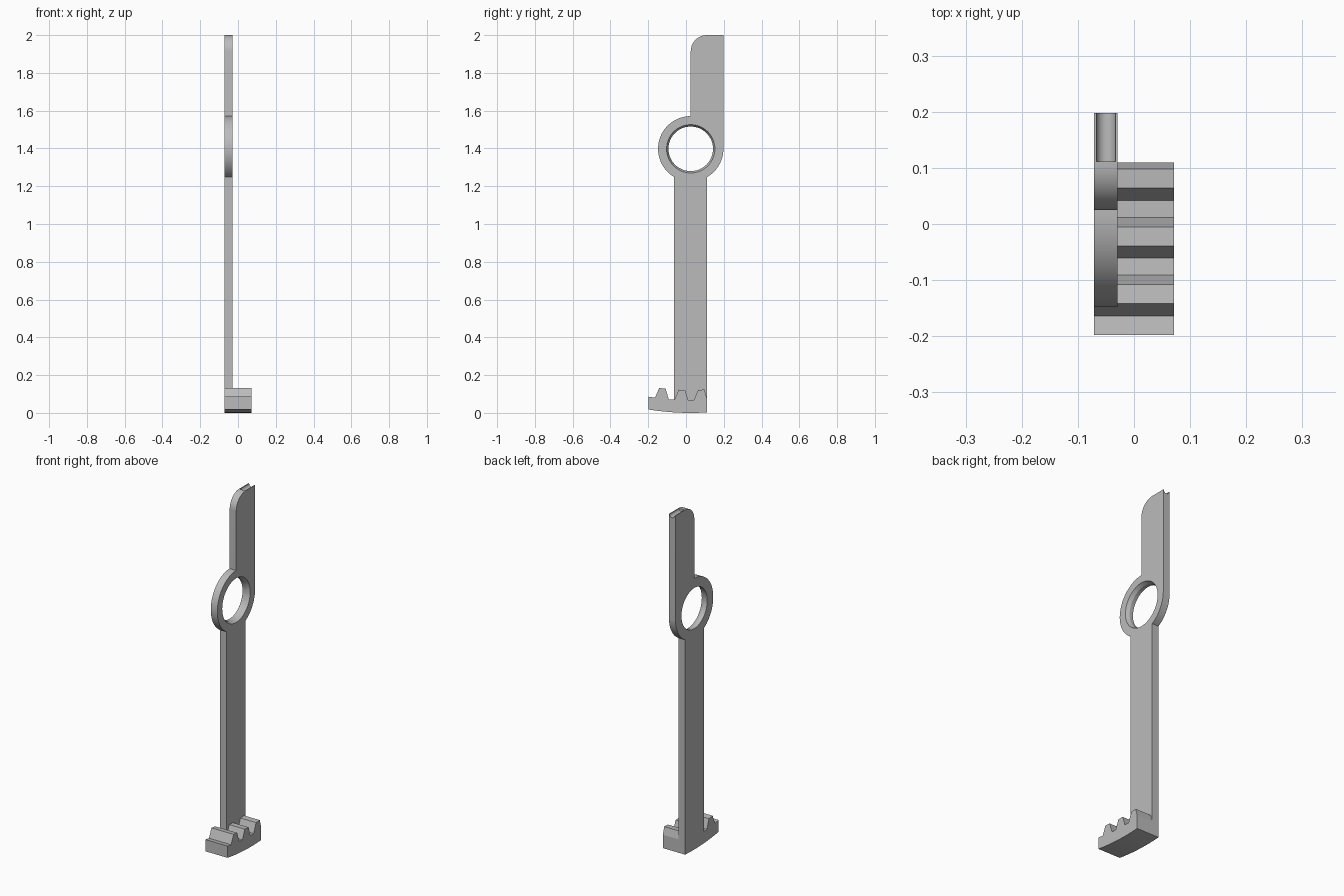
import bpy, bmesh
from math import sin, cos, pi, sqrt, asin, radians
from mathutils import Matrix

if "Cube" in bpy.data.objects:
    bpy.data.objects.remove(bpy.data.objects["Cube"])

grey = bpy.data.materials.new("plain grey")
grey.use_nodes = True
grey.diffuse_color = (0.5, 0.5, 0.5, 1)
grey.node_tree.nodes["Principled BSDF"].inputs["Base Color"].default_value = (0.5, 0.5, 0.5, 1)

# Main dimensions: the pivot is also the centre of the curved foot
PY, PZ = 0.025, 1.398
BACK, INNER, OUTER = -0.071, -0.029, 0.071
RING, BAR_FRONT, BAR_REAR = 0.173, -0.064, 0.11


def arc(cy, cz, r, a0, a1, n):
    return [(cy + r * cos(radians(a0 + (a1 - a0) * i / n)),
             cz + r * sin(radians(a0 + (a1 - a0) * i / n))) for i in range(n + 1)]


def on_arc(y, r):
    """Point at y on the lower side of a circle about the pivot."""
    return (y, PZ - sqrt(r * r - (y - PY) ** 2))


def make_object(name, bm):
    bmesh.ops.recalc_face_normals(bm, faces=bm.faces)
    mesh = bpy.data.meshes.new(name)
    bm.to_mesh(mesh)
    bm.free()
    mesh.materials.append(grey)
    ob = bpy.data.objects.new(name, mesh)
    bpy.context.collection.objects.link(ob)
    return ob


def prism(name, outline, x0, x1):
    bm = bmesh.new()
    face = bm.faces.new([bm.verts.new((x0, y, z)) for y, z in outline])
    new = bmesh.ops.extrude_face_region(bm, geom=[face])["geom"]
    bmesh.ops.translate(bm, vec=(x1 - x0, 0, 0),
                        verts=[v for v in new if isinstance(v, bmesh.types.BMVert)])
    return make_object(name, bm)


def cone_cutter(name, r1, r2, depth, matrix, segments):
    bm = bmesh.new()
    bmesh.ops.create_cone(bm, cap_ends=True, segments=segments, radius1=r1,
                          radius2=r2, depth=depth, matrix=matrix)
    ob = make_object(name, bm)
    ob.hide_render = True
    return ob


def cut(target, cutter):
    mod = target.modifiers.new(cutter.name, 'BOOLEAN')
    mod.operation = 'DIFFERENCE'
    mod.solver = 'EXACT'
    mod.object = cutter
    bpy.context.view_layer.objects.active = target
    bpy.ops.object.modifier_apply(modifier=mod.name)
    bpy.data.objects.remove(cutter)


# Foot outline: curved sole, then three teeth on a concentric arc
sole = [on_arc(BAR_REAR + (-0.198 - BAR_REAR) * i / 12, PZ) for i in range(13)]
ROOT, TIP = 1.331, 1.277
teeth = [on_arc(-0.198, ROOT)]
for k in range(3):
    y = -0.164 + 0.103 * k
    teeth += [on_arc(y, ROOT), on_arc(y + 0.022, TIP),
              on_arc(y + 0.056, TIP), on_arc(y + 0.073, ROOT)]
teeth[-1] = (BAR_REAR, 0.08)
prism("toothed_foot", sole + teeth, INNER, OUTER)

# Arm outline: toe, bar, ring and upper tab in one piece
front_angle = 180 + 90 - asin((PY - BAR_FRONT) / RING) * 180 / pi
rear_angle = 270 + asin((BAR_REAR - PY) / RING) * 180 / pi
TAB_REAR, FILLET = PY + RING, 0.086
outline = sole + teeth[:5] + [on_arc(BAR_FRONT, ROOT)]
outline += arc(PY, PZ, RING, front_angle, 90, 40)
outline += arc(PY + FILLET, 2 - FILLET, FILLET, 180, 90, 16)
outline += [(TAB_REAR, 2)]
outline += arc(PY, PZ, RING, 360, rear_angle, 16)
arm = prism("lever_arm", outline, BACK, INNER)

# Ring hole with a chamfered mouth on the toothed side
along_x = Matrix.Rotation(pi / 2, 4, 'Y')
mid = (BACK + INNER) / 2
cut(arm, cone_cutter("hole_cutter", 0.118, 0.118, 0.2,
                     Matrix.Translation((mid, PY, PZ)) @ along_x, 64))
cut(arm, cone_cutter("chamfer_cutter", 0.117, 0.129, 0.024,
                     Matrix.Translation((INNER - 0.010, PY, PZ)) @ along_x, 64))

# Rounded groove along the top of the tab
along_y = Matrix.Rotation(pi / 2, 4, 'X')
groove_start = PY + FILLET
cut(arm, cone_cutter("groove_cutter", 0.017, 0.017, 0.2,
                     Matrix.Translation((mid, groove_start + 0.1, 2)) @ along_y, 32))

# Smooth the curved walls and keep the edges crisp
bpy.ops.object.select_all(action='DESELECT')
arm.select_set(True)
bpy.context.view_layer.objects.active = arm
bpy.ops.object.shade_smooth_by_angle(angle=radians(20))
